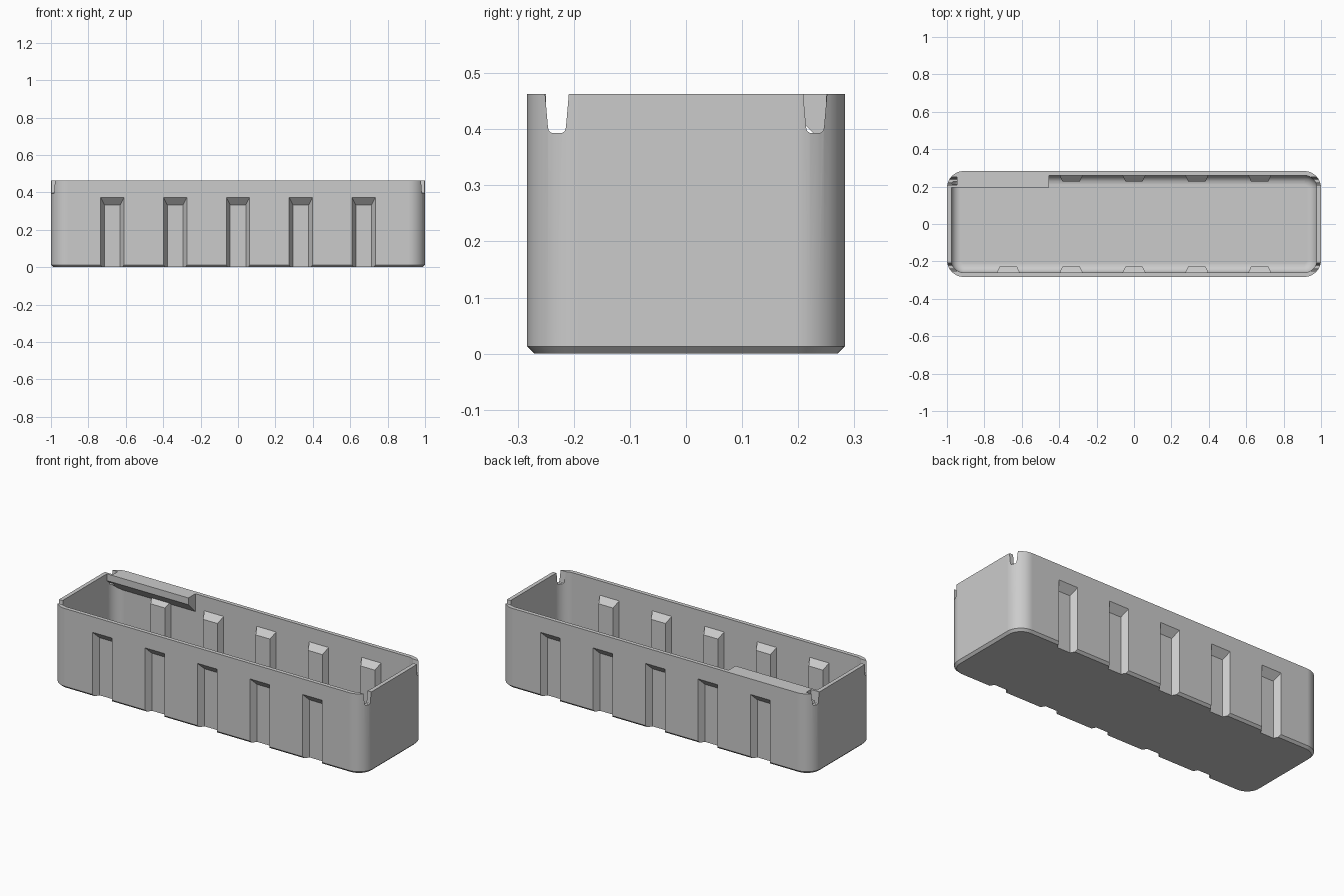
import bpy, bmesh
from math import sin, cos, pi

if "Cube" in bpy.data.objects:
    bpy.data.objects.remove(bpy.data.objects["Cube"])

HX, HY, H, R, WALL, FILLET = 1.0, 0.283, 0.463, 0.09, 0.023, 0.05

grey = bpy.data.materials.new("plain grey")
grey.use_nodes = True
grey.diffuse_color = (0.6, 0.6, 0.6, 1)
grey.node_tree.nodes["Principled BSDF"].inputs["Base Color"].default_value = (0.6, 0.6, 0.6, 1)


def loft(name, loops):
    """Closed solid through equal-length loops of points, capped at both ends."""
    bm = bmesh.new()
    rings = [[bm.verts.new(p) for p in loop] for loop in loops]
    n = len(rings[0])
    for a, b in zip(rings, rings[1:]):
        for i in range(n):
            j = (i + 1) % n
            bm.faces.new((a[i], a[j], b[j], b[i]))
    bm.faces.new(rings[0])
    bm.faces.new(rings[-1])
    bmesh.ops.recalc_face_normals(bm, faces=bm.faces)
    mesh = bpy.data.meshes.new(name)
    bm.to_mesh(mesh)
    bm.free()
    mesh.materials.append(grey)
    obj = bpy.data.objects.new(name, mesh)
    bpy.context.collection.objects.link(obj)
    return obj


def outline(inset, z, steps=10):
    """Rounded rectangle following the tray plan."""
    r = R - inset
    pts = []
    for k, (sx, sy) in enumerate(((1, 1), (-1, 1), (-1, -1), (1, -1))):
        for i in range(steps + 1):
            a = (k + i / steps) * pi / 2
            pts.append((sx * (HX - R) + r * cos(a), sy * (HY - R) + r * sin(a), z))
    return pts


def combine(target, tool, operation):
    mod = target.modifiers.new("combine", "BOOLEAN")
    mod.operation, mod.solver, mod.object = operation, "EXACT", tool
    bpy.context.view_layer.objects.active = target
    bpy.ops.object.modifier_apply(modifier=mod.name)
    bpy.data.objects.remove(tool)


def tapered_block(name, x, side, near, far):
    """Block narrowing inward; near and far are (y, half width, bottom, top)."""
    return loft(name, [[(x - w, side * y, lo), (x + w, side * y, lo),
                        (x + w, side * y, hi), (x - w, side * y, hi)]
                       for y, w, lo, hi in (near, far)])


# Tray shell: chamfered base, upright wall, filleted inside floor
floor = 0.02
loops = [outline(0.013, 0), outline(0, 0.013), outline(0, H), outline(WALL, H)]
for i in range(9):
    a = i / 8 * pi / 2
    loops.append(outline(WALL + FILLET * (1 - cos(a)), floor + FILLET * (1 - sin(a))))
tray = loft("tray", loops)

# Finger lip in the back right corner, trimmed to the rounded plan
profile = [(0.196, H), (0.196, 0.424), (0.276, 0.344), (0.276, H)]
lip = loft("lip", [[(x, y, z) for y, z in profile] for x in (-0.99, -0.455)])
combine(lip, loft("trim", [outline(0.01, 0.2), outline(0.01, 0.6)]), "INTERSECT")
combine(tray, lip, "UNION")

# Hollow ribs: raised inside, grooved outside, five along each long wall
for side in (-1, 1):
    for i in range(-2, 3):
        x = i * 0.336
        rib = tapered_block("rib", x, side, (0.27, 0.0665, 0.01, 0.39), (0.227, 0.046, 0.01, 0.347))
        combine(tray, rib, "UNION")
        groove = tapered_block("groove", x, side, (0.293, 0.068, -0.05, 0.384),
                               (0.247, 0.042, -0.05, 0.333))
        combine(tray, groove, "DIFFERENCE")

# Tapered notches in the rim beside each corner
half = [(0.0235, 0.49), (0.016, 0.403), (0.0145, 0.397), (0.009, 0.393)]
notch_profile = half + [(-y, z) for y, z in reversed(half)]
for sx in (-1, 1):
    for sy in (-1, 1):
        notch = loft("notch", [[(sx * x, sy * 0.23 + y, z) for y, z in notch_profile]
                               for x in (0.946, 1.05)])
        combine(tray, notch, "DIFFERENCE")

# Smooth rounded corners, crisp edges elsewhere
bpy.ops.object.select_all(action="DESELECT")
tray.select_set(True)
bpy.context.view_layer.objects.active = tray
bpy.ops.object.shade_smooth_by_angle(angle=pi / 6)
weighted = tray.modifiers.new("even shading", "WEIGHTED_NORMAL")
weighted.keep_sharp = True
